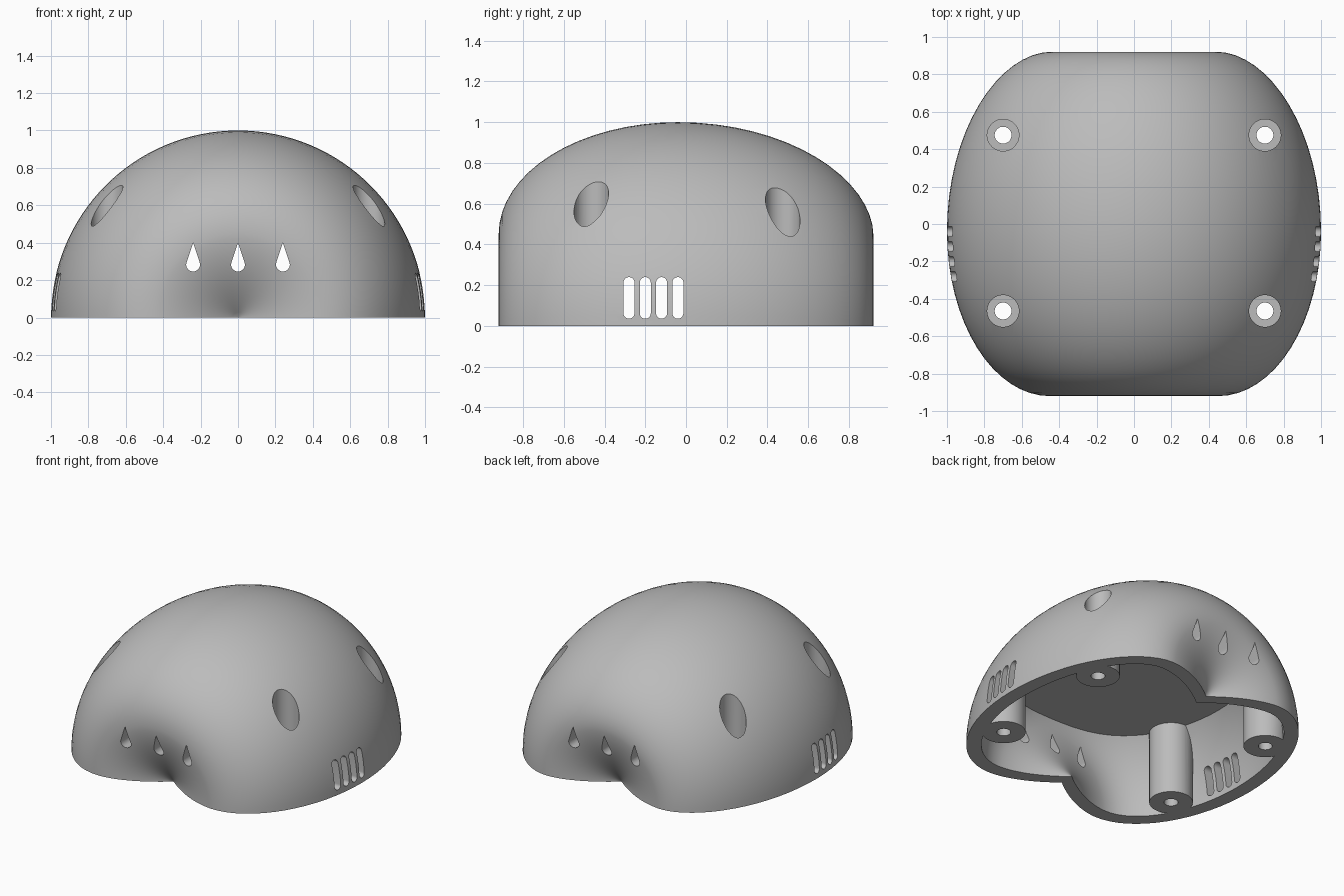
import bpy, bmesh, math
from mathutils import Vector, Matrix

cube = bpy.data.objects.get("Cube")
if cube:
    bpy.data.objects.remove(cube, do_unlink=True)

WALL = 0.1
CEILING = 0.51
RIM = 0.45          # radius at which the two ends bulge furthest


def new_object(name, bm):
    bmesh.ops.recalc_face_normals(bm, faces=bm.faces)
    mesh = bpy.data.meshes.new(name)
    bm.to_mesh(mesh)
    bm.free()
    obj = bpy.data.objects.new(name, mesh)
    bpy.context.collection.objects.link(obj)
    return obj


def profile(inset):
    """Half outline (radius, y): dimple, rounded belly, dimple."""
    mid, dimple = -0.04, 0.2
    front, back = -0.92 + inset, 0.92 - inset
    pts = []
    n = 16
    for i in range(n):
        f = i / n
        pts.append((RIM * f, front + dimple * (1 - f) ** 1.8))
    for i in range(2 * n + 1):
        a = math.pi * (i / (2 * n) - 0.5)
        power = 1.0 if a < 0 else 1.08
        c, s = max(math.cos(a), 0), math.sin(a)
        y = mid + (back - mid) * s if s > 0 else mid + (mid - front) * s
        pts.append((RIM + (1 - RIM - inset) * c ** power, y))
    for i in reversed(range(n)):
        f = i / n
        pts.append((RIM * f, back - dimple * (1 - f) ** 1.8))
    return pts


def lathe(name, inset, cut_z, keep_above):
    """Revolve the profile around y, then slice it flat and cap it."""
    bm = bmesh.new()
    verts = [bm.verts.new((r, y, 0)) for r, y in profile(inset)]
    edges = [bm.edges.new(p) for p in zip(verts, verts[1:])]
    bmesh.ops.spin(bm, geom=verts + edges, cent=(0, 0, 0), axis=(0, 1, 0),
                   angle=math.tau, steps=128, use_merge=True)
    bmesh.ops.remove_doubles(bm, verts=bm.verts, dist=1e-5)
    bmesh.ops.bisect_plane(bm, geom=bm.verts[:] + bm.edges[:] + bm.faces[:],
                           plane_co=(0, 0, cut_z), plane_no=(0, 0, 1), dist=1e-5,
                           clear_inner=keep_above, clear_outer=not keep_above)
    bmesh.ops.holes_fill(bm, edges=[e for e in bm.edges if e.is_boundary], sides=0)
    return new_object(name, bm)


def prism(name, outline, length, axis):
    """Extrude a closed outline (u, z), centred, along x or y."""
    bm = bmesh.new()
    place = (lambda u, z: (u, -length / 2, z)) if axis == "y" else (lambda u, z: (-length / 2, u, z))
    face = bm.faces.new([bm.verts.new(place(u, z)) for u, z in outline])
    ext = bmesh.ops.extrude_face_region(bm, geom=[face])
    move = Vector((0, length, 0)) if axis == "y" else Vector((length, 0, 0))
    bmesh.ops.translate(bm, vec=move, verts=[v for v in ext["geom"] if isinstance(v, bmesh.types.BMVert)])
    return new_object(name, bm)


def cylinder(name, x, y, radius, z0, z1):
    bm = bmesh.new()
    bmesh.ops.create_cone(bm, cap_ends=True, segments=48, radius1=radius, radius2=radius,
                          depth=z1 - z0, matrix=Matrix.Translation((x, y, (z0 + z1) / 2)))
    return new_object(name, bm)


def arc(cu, cz, radius, a0, a1, steps=16):
    angles = [math.radians(a0 + (a1 - a0) * i / steps) for i in range(steps + 1)]
    return [(cu + radius * math.cos(a), cz + radius * math.sin(a)) for a in angles]


def subtract(target, cutter):
    cutter.hide_render = True
    mod = target.modifiers.new("cut", "BOOLEAN")
    mod.operation = "DIFFERENCE"
    mod.solver = "EXACT"
    mod.object = cutter
    bpy.ops.object.select_all(action="DESELECT")
    bpy.context.view_layer.objects.active = target
    target.select_set(True)
    bpy.ops.object.modifier_apply(modifier=mod.name)
    bpy.data.objects.remove(cutter, do_unlink=True)


# Dome shell and the hollow under its flat ceiling
shell = lathe("dome_shell", 0, 0, True)
cavity = lathe("cavity", WALL, CEILING, False)
posts = [(sx * 0.7, y) for sx in (-1, 1) for y in (-0.465, 0.475)]
for x, y in posts:
    subtract(cavity, cylinder("post", x, y, 0.14, -1.2, 1))
subtract(shell, cavity)

# Screw holes with wide recesses from above
for x, y in posts:
    subtract(shell, cylinder("recess", x, y, 0.085, 0.3, 1.2))
    subtract(shell, cylinder("screw_hole", x, y, 0.045, -0.2, 0.5))

# Teardrop openings through both dimpled ends
for x in (-0.24, 0, 0.24):
    drop = arc(x, 0.283, 0.037, 160, 380) + [(x, 0.4)]
    subtract(shell, prism("teardrop", drop, 3, "y"))

# Rounded vent slots through both sides
for i in range(4):
    y = -0.28 + 0.08 * i
    slot = arc(y, 0.212, 0.027, 0, 180) + arc(y, 0.062, 0.027, 180, 360)
    subtract(shell, prism("vent_slot", slot, 3, "x"))

# Plain grey finish
grey = bpy.data.materials.new("grey_plastic")
grey.use_nodes = True
color = (0.5, 0.5, 0.5, 1)
grey.diffuse_color = color
grey.node_tree.nodes["Principled BSDF"].inputs["Base Color"].default_value = color
shell.data.materials.clear()
shell.data.materials.append(grey)

bpy.ops.object.select_all(action="DESELECT")
shell.select_set(True)
bpy.context.view_layer.objects.active = shell
bpy.ops.object.shade_smooth_by_angle(angle=math.radians(35))
